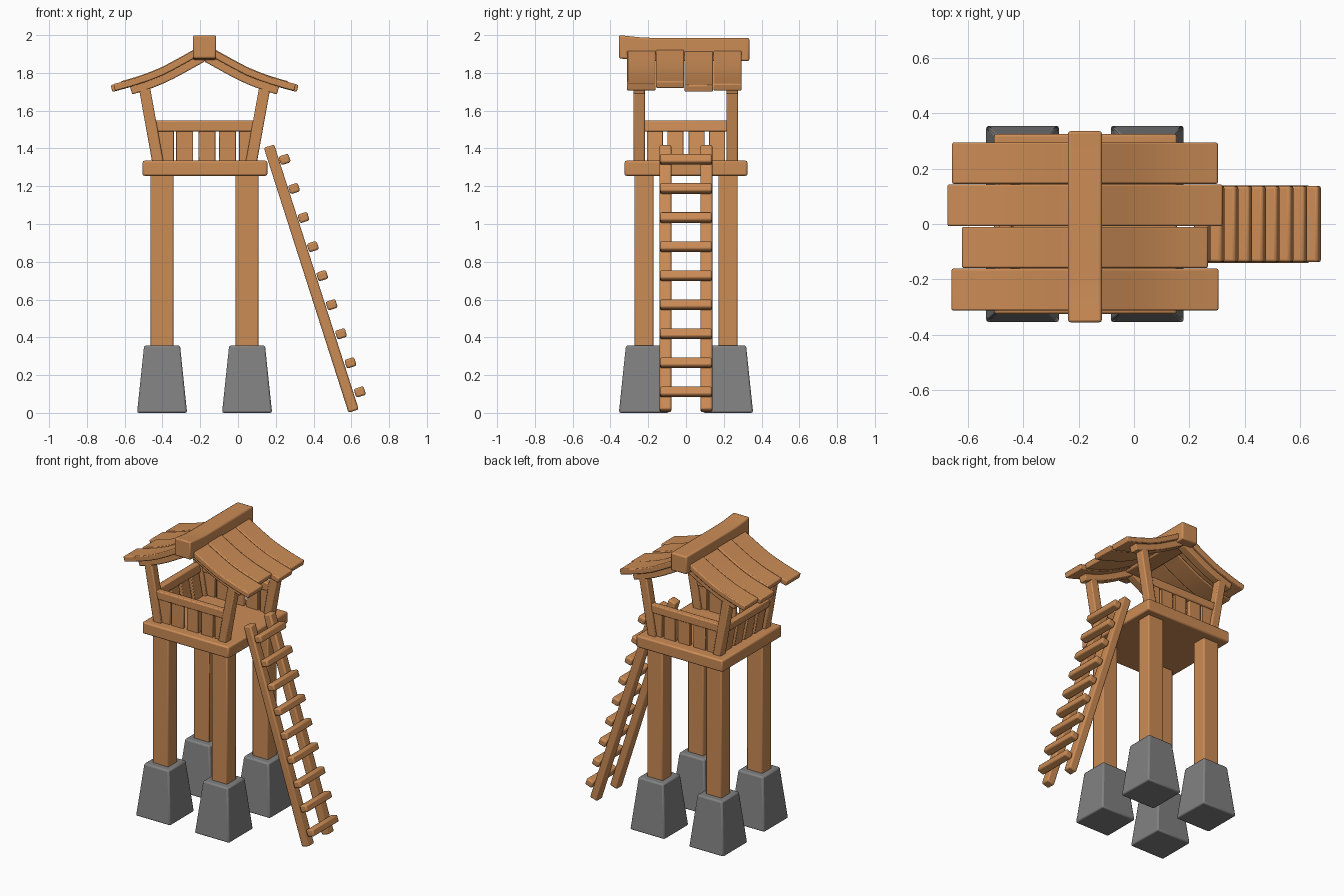
import bpy, math
from mathutils import Vector

if "Cube" in bpy.data.objects:
    bpy.data.objects.remove(bpy.data.objects["Cube"])


def material(name, rgb):
    m = bpy.data.materials.new(name)
    m.diffuse_color = (*rgb, 1)
    m.use_nodes = True
    m.node_tree.nodes["Principled BSDF"].inputs["Base Color"].default_value = m.diffuse_color
    return m


WOOD = material("warm wood", (0.60, 0.262, 0.092))
STONE = material("grey stone", (0.22, 0.22, 0.22))


def make(name, verts, faces, mat, bevel):
    me = bpy.data.meshes.new(name)
    me.from_pydata(verts, [], faces)
    me.materials.append(mat)
    ob = bpy.data.objects.new(name, me)
    bpy.context.collection.objects.link(ob)
    b = ob.modifiers.new("rounded edges", 'BEVEL')
    b.width = bevel
    b.segments = 2
    b.limit_method = 'ANGLE'
    b.angle_limit = math.radians(40)
    for p in me.polygons:
        p.use_smooth = True
    bpy.context.view_layer.objects.active = ob
    ob.select_set(True)
    bpy.ops.object.shade_smooth_by_angle(angle=math.radians(35))
    ob.select_set(False)
    return ob


def prism(name, lo, hi, size_lo, size_hi=None, mat=WOOD, bevel=0.007, perp=False):
    """Box from point lo to point hi; perp squares the ends to a slope in the xz plane."""
    lo, hi = Vector(lo), Vector(hi)
    size_hi = size_hi or size_lo
    d = (hi - lo).normalized()
    ax = Vector((d.z, 0, -d.x)) if perp else Vector((1, 0, 0))
    ay = Vector((0, 1, 0))
    verts = []
    for c, (sx, sy) in ((lo, size_lo), (hi, size_hi)):
        for i, j in ((-1, -1), (1, -1), (1, 1), (-1, 1)):
            verts.append(c + ax * (i * sx / 2) + ay * (j * sy / 2))
    faces = [(3, 2, 1, 0), (4, 5, 6, 7)]
    faces += [(i, (i + 1) % 4, (i + 1) % 4 + 4, i + 4) for i in range(4)]
    return make(name, verts, faces, mat, bevel)


def box(name, x, y, z, bevel=0.007):
    cx, cy = sum(x) / 2, sum(y) / 2
    return prism(name, (cx, cy, z[0]), (cx, cy, z[1]), (x[1] - x[0], y[1] - y[0]), bevel=bevel)


def strip(name, top, bottom, place, w0, w1, bevel=0.007):
    """Curved bar: matching top and bottom outlines swept from w0 to w1."""
    n = len(top)
    verts = [place(a, b, w) for w in (w0, w1) for line in (top, bottom) for a, b in line]
    T0, B0, T1, B1 = 0, n, 2 * n, 3 * n
    faces = [(T0, B0, B1, T1), (T0 + n - 1, T1 + n - 1, B1 + n - 1, B0 + n - 1)]
    for i in range(n - 1):
        j = i + 1
        faces += [(T0 + i, T0 + j, B0 + j, B0 + i), (T1 + i, B1 + i, B1 + j, T1 + j),
                  (T0 + i, T1 + i, T1 + j, T0 + j), (B0 + i, B0 + j, B1 + j, B1 + i)]
    ob = make(name, verts, faces, WOOD, bevel)
    import bmesh
    bm = bmesh.new()
    bm.from_mesh(ob.data)
    bmesh.ops.recalc_face_normals(bm, faces=bm.faces)
    bm.to_mesh(ob.data)
    bm.free()
    return ob


# Stone feet and legs
for x in (-0.402, 0.048):
    for y in (-0.223, 0.223):
        prism("stone_foot", (x, y, 0), (x, y, 0.357), (0.265, 0.265), (0.19, 0.19), STONE, 0.01)
        prism("leg", (x, y, 0.34), (x, y, 1.27), (0.12, 0.10))

# Platform
box("platform", (-0.505, 0.155), (-0.325, 0.325), (1.255, 1.335), 0.01)

# Leaning roof posts
CX = -0.177
for s in (-1, 1):
    for y in (-0.248, 0.245):
        prism("roof_post", (CX + s * 0.247, y, 1.325), (CX + s * 0.318, y, 1.72), (0.06, 0.06))

# Front and back railings
for y in (-0.248, 0.245):
    box("railing", (-0.455, 0.10), (y - 0.022, y + 0.022), (1.49, 1.547))
    for x in (-0.385, -0.282, -0.165, -0.055, 0.05):
        box("railing_slat", (x - 0.045, x + 0.045), (y - 0.013, y + 0.013), (1.325, 1.50), 0.004)

# Left railing, leaning with the posts; the right side stays open for the ladder
prism("side_railing", (-0.457, 0, 1.49), (-0.466, 0, 1.547), (0.045, 0.46))
for y in (-0.165, -0.055, 0.055, 0.165):
    prism("side_slat", (-0.424, y, 1.325), (-0.457, y, 1.50), (0.026, 0.085), bevel=0.004)

# Roof curve: distance from ridge, height
CURVE = [(0.0, 1.948), (0.06, 1.917), (0.14, 1.872), (0.23, 1.824), (0.32, 1.788),
         (0.41, 1.760), (0.497, 1.737)]


def height(d):
    for (a, za), (b, zb) in zip(CURVE, CURVE[1:]):
        if d <= b or b == CURVE[-1][0]:
            return za + (zb - za) * (d - a) / (b - a)


def roof_bar(name, s, half, drop, thick, y0, y1):
    top, bottom = [], []
    for i in range(9):
        d = half * i / 8
        slope = (height(d + 0.02) - height(max(d - 0.02, 0))) / (d + 0.02 - max(d - 0.02, 0))
        nrm = Vector((slope, -1)).normalized() if i else Vector((0, -1.12))
        p = Vector((d, height(d)))
        top.append(p + nrm * drop)
        bottom.append(p + nrm * (drop + thick))
    strip(name, top, bottom, lambda a, b, w: (CX + s * a, w, b), y0, y1, 0.006)


# Roof planks and rafters
PLANKS = [(-0.312, -0.161, 0.483, 0.0), (-0.159, -0.010, 0.444, -0.004),
          (-0.008, 0.143, 0.498, 0.002), (0.145, 0.294, 0.481, 0.0)]
for s in (-1, 1):
    for y0, y1, half, drop in PLANKS:
        roof_bar("roof_plank", s, half, drop, 0.037, y0, y1)
    for y in (-0.248, 0.245):
        roof_bar("rafter", s, 0.405, 0.034, 0.045, y - 0.03, y + 0.03)

# Ridge beam, lifted at the front end
ridge = [(-0.355, 2.0), (-0.30, 1.994), (-0.24, 1.988), (-0.17, 1.985), (0.335, 1.985)]
strip("ridge_beam", ridge, [(y, z - 0.123) for y, z in ridge],
      lambda a, b, w: (w, a, b), CX - 0.061, CX + 0.061, 0.009)

# Ladder rails and rungs
foot, head = Vector((0.612, 0, 0.01)), Vector((0.164, 0, 1.412))
for y in (-0.109, 0.108):
    off = Vector((0, y, 0))
    prism("ladder_rail", foot + off, head + off, (0.057, 0.062), perp=True, bevel=0.009)
along = (head - foot).normalized() * 0.024
for i in range(9):
    c = Vector((0.645, 0, 0.111)).lerp(Vector((0.247, 0, 1.342)), i / 8)
    prism("ladder_rung", c - along, c + along, (0.054, 0.276), perp=True, bevel=0.01)
